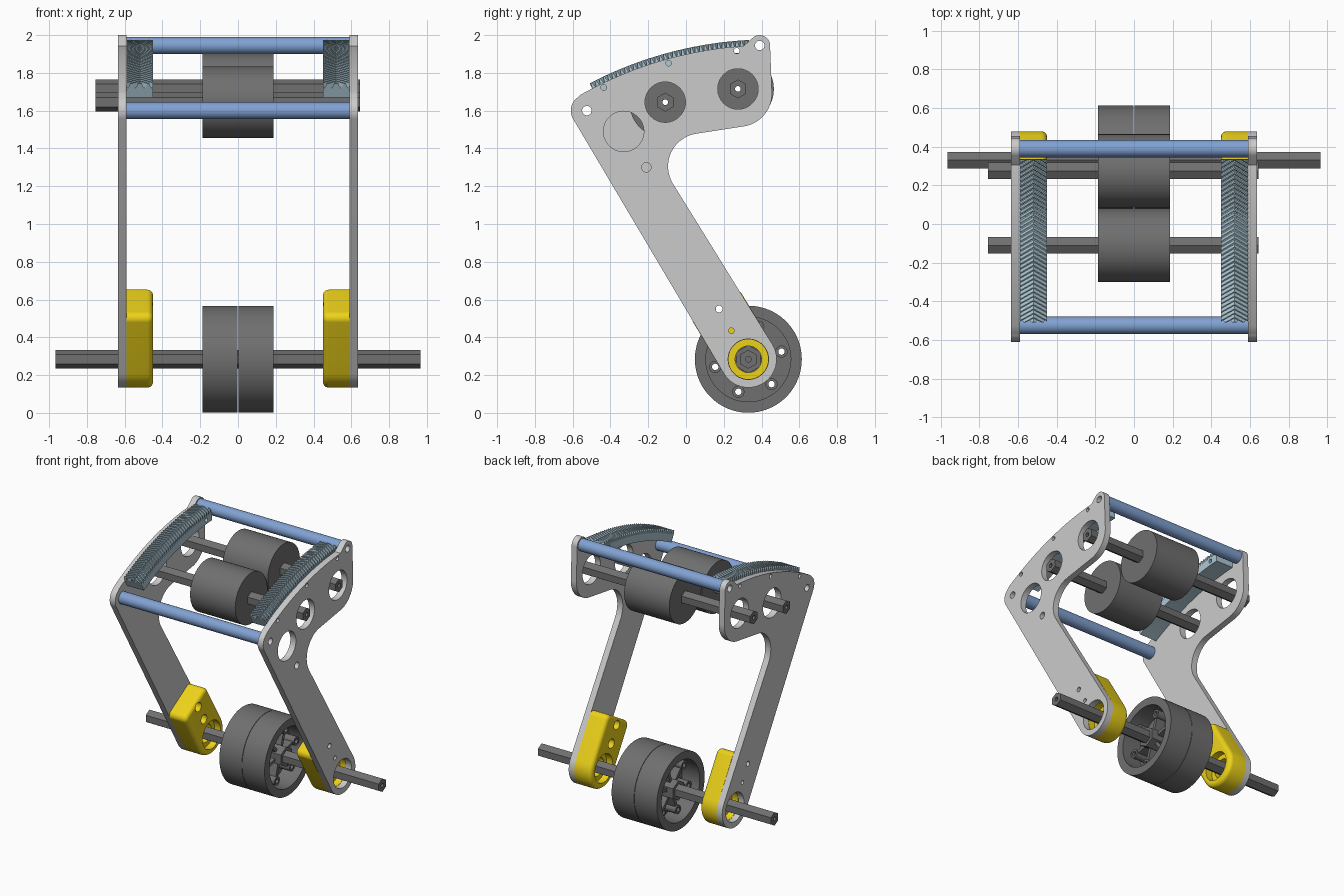
import bpy, bmesh
from math import sin, cos, pi, radians
from mathutils import Matrix, Vector

if "Cube" in bpy.data.objects:
    bpy.data.objects.remove(bpy.data.objects["Cube"])


def material(name, rgb):
    m = bpy.data.materials.new(name)
    m.diffuse_color = (*rgb, 1)
    m.use_nodes = True
    m.node_tree.nodes["Principled BSDF"].inputs["Base Color"].default_value = m.diffuse_color
    return m


DARK = material("dark_grey", (0.16, 0.16, 0.16))
BLUE = material("blue", (0.22, 0.36, 0.65))
PALE = material("pale_blue", (0.42, 0.58, 0.66))
YELLOW = material("yellow", (0.85, 0.65, 0.01))


def circle(y, z, r, n=48, start=90):
    return [(y + r * cos(radians(start) + 2 * pi * k / n),
             z + r * sin(radians(start) + 2 * pi * k / n)) for k in range(n)]


def outline(arcs, inset=0):
    """Closed outline of arcs (y, z, radius, start, end) joined by lines."""
    pts = []
    for y, z, r, a0, a1 in arcs:
        n = 24
        for k in range(n + 1):
            a = radians(a0 + (a1 - a0) * k / n)
            pts.append((y + (r - inset) * cos(a), z + (r - inset) * sin(a)))
    return pts


def finish(name, bm, mat=None, mirror=False):
    bmesh.ops.recalc_face_normals(bm, faces=bm.faces)
    me = bpy.data.meshes.new(name)
    bm.to_mesh(me)
    bm.free()
    ob = bpy.data.objects.new(name, me)
    bpy.context.collection.objects.link(ob)
    if mat:
        me.materials.append(mat)
    if mirror:
        ob.modifiers.new("mirror", "MIRROR")
    return ob


def baked(ob):
    bpy.context.view_layer.update()
    dg = bpy.context.evaluated_depsgraph_get()
    return bpy.data.meshes.new_from_object(ob.evaluated_get(dg))


def prism(name, loops, x0, x1, mat=None, mirror=False):
    """Fill nested (y, z) loops and extrude them from x0 to x1."""
    cu = bpy.data.curves.new(name, "CURVE")
    cu.dimensions, cu.fill_mode, cu.extrude = "2D", "BOTH", (x1 - x0) / 2
    for loop in loops:
        s = cu.splines.new("POLY")
        s.points.add(len(loop) - 1)
        for p, (y, z) in zip(s.points, loop):
            p.co = (y, z, 0, 1)
        s.use_cyclic_u = True
    tmp = bpy.data.objects.new("tmp", cu)
    bpy.context.collection.objects.link(tmp)
    bm = bmesh.new()
    bm.from_mesh(baked(tmp))
    bpy.data.objects.remove(tmp)
    bmesh.ops.remove_doubles(bm, verts=bm.verts, dist=1e-5)
    bm.transform(Matrix(((0, 0, 1, (x0 + x1) / 2), (1, 0, 0, 0),
                         (0, 1, 0, 0), (0, 0, 0, 1))))
    return finish(name, bm, mat, mirror)


def loft(rings):
    """Skin between equal (x, outline) rings, with end caps."""
    bm = bmesh.new()
    rows = [[bm.verts.new((x, y, z)) for y, z in ring] for x, ring in rings]
    n = len(rows[0])
    for a, b in zip(rows, rows[1:]):
        for k in range(n):
            bm.faces.new((a[k], a[(k + 1) % n], b[(k + 1) % n], b[k]))
    bm.faces.new(rows[0])
    bm.faces.new(rows[-1])
    return bm


def cut(ob, cutters):
    for c in cutters:
        c.hide_render = True
        m = ob.modifiers.new("cut", "BOOLEAN")
        m.operation, m.solver, m.object = "DIFFERENCE", "EXACT", c
    me = baked(ob)
    ob.modifiers.clear()
    ob.data = me
    for c in cutters:
        bpy.data.objects.remove(c)
    ob.modifiers.new("mirror", "MIRROR")


# Key positions in (y, z)
AXLE = (0.33, 0.284)
ROLLERS = {"front": (-0.11, 1.645), "back": (0.275, 1.715)}
TUBES = {"front": (-0.525, 1.60), "back": (0.39, 1.945)}
PIVOT = (0.44, -0.08)
PINS = [(PIVOT[0] + 2.004 * cos(radians(a)), PIVOT[1] + 2.004 * sin(radians(a)))
        for a in (94.9, 105.4, 115.9)]

# Side plates; the right one has two extra holes
edge = outline([(*AXLE, 0.15, 211, 391),
                (0.08, 1.305, 0.175, 211, 97),
                (0.28, 1.69, 0.175, -80, 0),
                (*TUBES["back"], 0.055, 0, 130),
                (*PIVOT, 2.027, 93.8, 119.6),
                (*TUBES["front"], 0.085, 121, 211)])
holes = [circle(*AXLE, 0.107), circle(0.175, 0.55, 0.018), circle(0.24, 0.435, 0.015)]
holes += [circle(*p, 0.107) for p in ROLLERS.values()]
holes += [circle(*p, 0.025, 24) for p in TUBES.values()]
holes += [circle(*p, 0.015, 24) for p in PINS]
extra = [circle(-0.33, 1.49, 0.107), circle(-0.21, 1.30, 0.025)]
prism("left_side_plate", [edge] + holes, -0.636, -0.59)
prism("right_side_plate", [edge] + holes + extra, 0.59, 0.636)

# Cross tubes, upper rollers and their hex shafts
for where, p in TUBES.items():
    prism(where + "_cross_tube", [circle(*p, 0.045), circle(*p, 0.025, 24)], -0.59, 0.59, BLUE)
for where, p in ROLLERS.items():
    prism(where + "_roller", [circle(*p, 0.19, 72), circle(*p, 0.04, 6)], -0.187, 0.187, DARK)
    prism(where + "_roller_shaft", [circle(*p, 0.05, 6), circle(*p, 0.015, 20)],
          -0.755, 0.645, DARK)

# Lower shaft and double wheel with rim, web, hub, bosses and spokes
prism("lower_shaft", [circle(*AXLE, 0.05, 6), circle(*AXLE, 0.015, 20)], -0.965, 0.965, DARK)
prism("wheel_rim", [circle(*AXLE, 0.283, 96), circle(*AXLE, 0.225, 72)], 0.0015, 0.187, DARK, True)
boss, bore, spokes = [], [], []
for k in range(6):
    a = radians(13 + 60 * k)
    u, v = Vector((cos(a), sin(a))), Vector((-sin(a), cos(a))) * 0.012
    c = Vector(AXLE)
    boss.append(circle(*(c + u * 0.18), 0.032, 24))
    bore.append(circle(*(c + u * 0.18), 0.017, 24))
    spokes.append([tuple(c + u * r + v * s) for r, s in
                   ((0.06, -1), (0.155, -1), (0.155, 1), (0.06, 1))])
prism("wheel_web", [circle(*AXLE, 0.227, 72)] + bore, 0.0015, 0.04, DARK, True)
prism("wheel_hub", [circle(*AXLE, 0.075, 6), circle(*AXLE, 0.04, 6)], 0.0015, 0.17, DARK, True)
prism("wheel_bosses", boss + bore, 0.038, 0.13, DARK, True)
prism("wheel_spokes", spokes, 0.038, 0.12, DARK, True)

# Yellow bearing brackets with a rounded inner edge
shape = [(*AXLE, 0.15, 211, 391), (0.260, 0.612, 0.04, 31, 121), (0.072, 0.500, 0.04, 121, 211)]
rings = [(0.59, outline(shape))]
for k in range(7):
    t = k / 6 * pi / 2
    rings.append((0.480 - 0.03 * sin(t), outline(shape, 0.03 * (1 - cos(t)))))
bm = loft(rings)
bmesh.ops.remove_doubles(bm, verts=bm.verts, dist=1e-5)
bracket = finish("bearing_bracket", bm, YELLOW)
cut(bracket, [
    prism("bore_inner", [circle(*AXLE, 0.105), circle(0.175, 0.55, 0.034, 32),
                         circle(0.24, 0.435, 0.034, 32)], 0.42, 0.50),
    prism("bore_outer", [circle(*AXLE, 0.105), circle(0.24, 0.435, 0.015, 24)], 0.54, 0.62),
    prism("bore_through", [circle(*AXLE, 0.07), circle(0.175, 0.55, 0.018, 24)], 0.40, 0.64)])

# Curved racks with herringbone teeth, trimmed square at both ends
A0, A1, TEETH = 93.0, 117.5, 36
pitch = radians(A1 - A0) / TEETH


def rack_ring(shift):
    outer = [(radians(A0) + pitch * (i + f) + shift, r) for i in range(-4, TEETH + 5)
             for f, r in ((0, 2.029), (0.25, 2.029), (0.5, 2.057), (0.75, 2.057))]
    both = outer + [(a, 1.972) for a, r in reversed(outer)]
    return [(PIVOT[0] + r * cos(a), PIVOT[1] + r * sin(a)) for a, r in both]


bm = loft([(0.59, rack_ring(0)), (0.52, rack_ring(-0.021)), (0.45, rack_ring(0))])
for ang, side in ((A0, -1), (A1, 1)):
    a = radians(ang)
    res = bmesh.ops.bisect_plane(
        bm, geom=bm.verts[:] + bm.edges[:] + bm.faces[:], plane_co=(0, *PIVOT),
        plane_no=(0, -sin(a) * side, cos(a) * side), clear_outer=True)
    rim = [e for e in res["geom_cut"] if isinstance(e, bmesh.types.BMEdge)]
    bmesh.ops.contextual_create(bm, geom=rim)
rack = finish("herringbone_rack", bm, PALE)
cut(rack, [prism("pin_bores", [circle(*p, 0.015, 24) for p in PINS], 0.42, 0.62)])

# Smooth round surfaces, keep sharp edges
bpy.ops.object.select_all(action="SELECT")
bpy.context.view_layer.objects.active = rack
bpy.ops.object.shade_smooth_by_angle(angle=radians(28))
